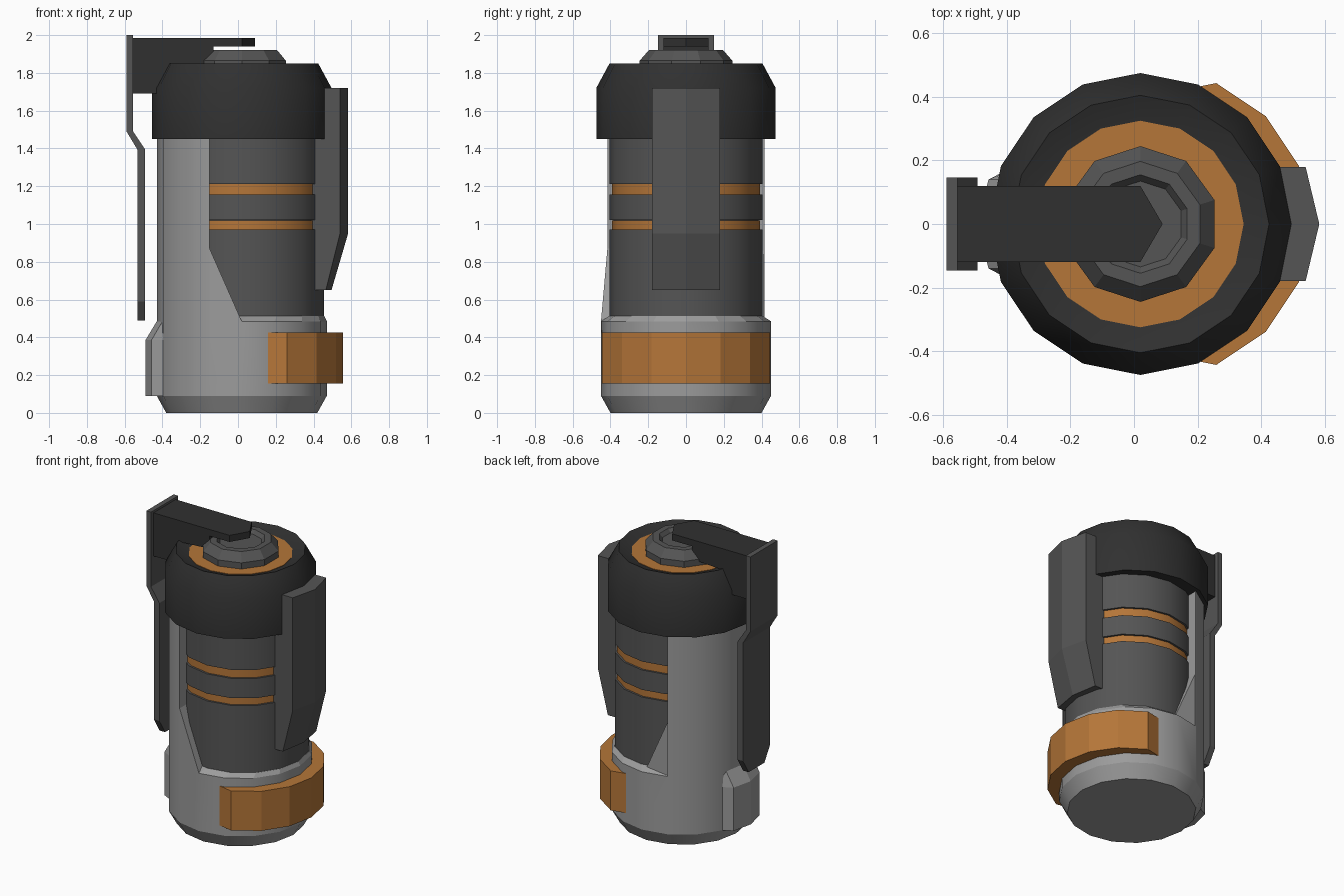
import bpy, bmesh, math

if "Cube" in bpy.data.objects:
    bpy.data.objects.remove(bpy.data.objects["Cube"])


def material(name, col):
    m = bpy.data.materials.new(name)
    m.diffuse_color = (*col, 1)
    m.use_nodes = True
    m.node_tree.nodes["Principled BSDF"].inputs["Base Color"].default_value = m.diffuse_color
    return m


GREY = material("grey", (0.33, 0.33, 0.33))
MID = material("mid_grey", (0.09, 0.09, 0.09))
DARK = material("charcoal", (0.03, 0.03, 0.03))
ORANGE = material("orange", (0.46, 0.18, 0.04))


def loft(name, rings, mat, smooth=False):
    """Skin equal-length rings of 3D points and cap both ends."""
    bm = bmesh.new()
    vs = [[bm.verts.new(p) for p in r] for r in rings]
    n = len(rings[0])
    for a, b in zip(vs, vs[1:]):
        for i in range(n):
            j = (i + 1) % n
            bm.faces.new((a[i], a[j], b[j], b[i]))
    bm.faces.new(vs[0][::-1])
    bm.faces.new(vs[-1])
    bmesh.ops.recalc_face_normals(bm, faces=bm.faces)
    me = bpy.data.meshes.new(name)
    bm.to_mesh(me)
    bm.free()
    ob = bpy.data.objects.new(name, me)
    bpy.context.collection.objects.link(ob)
    me.materials.append(mat)
    if smooth:
        activate(ob)
        bpy.ops.object.shade_smooth_by_angle(angle=math.radians(28))
    return ob


def activate(ob):
    bpy.ops.object.select_all(action='DESELECT')
    ob.select_set(True)
    bpy.context.view_layer.objects.active = ob


def circle(r, z, cx=0.02, n=16):
    return [(cx + r * math.sin(2 * math.pi * i / n), r * math.cos(2 * math.pi * i / n), z)
            for i in range(n)]


def lathe(name, profile, mat, cx=0.02, n=16, smooth=True):
    return loft(name, [circle(r, z, cx, n) for r, z in profile], mat, smooth)


def slab(name, outline, y0, y1, mat):
    """Extrude an x-z outline along y."""
    return loft(name, [[(x, y, z) for x, z in outline] for y in (y0, y1)], mat)


def rib(name, levels, w, mat):
    """Upright rib with a peaked face: levels of (z, back x, back w, side x, middle x)."""
    return loft(name, [[(b, -bw, z), (s, -w, z), (m, 0, z), (s, w, z), (b, bw, z)]
                       for z, b, bw, s, m in levels], mat)


def cut(ob, cutter):
    cutter.hide_render = True
    mod = ob.modifiers.new("cut", 'BOOLEAN')
    mod.operation, mod.object, mod.solver = 'DIFFERENCE', cutter, 'EXACT'
    activate(ob)
    bpy.ops.object.modifier_apply(modifier=mod.name)
    bpy.data.objects.remove(cutter)


# outer shell, opened on its right side
shell = lathe("outer_shell", [(0.4, 0), (0.45, 0.09), (0.45, 1.46)], GREY)
cut(shell, slab("front_cutter", [(-0.15, 1.6), (-0.15, 0.87), (0.02, 0.485), (0.7, 0.485), (0.7, 1.6)],
                -0.7, 0.01, GREY))
cut(shell, slab("back_cutter", [(-0.15, 1.6), (-0.15, 0.485), (0.7, 0.485), (0.7, 1.6)],
                0, 0.7, GREY))
slab("back_gusset", [(-0.155, 0.87), (0.02, 0.48), (-0.155, 0.48)], 0.3, 0.41, GREY)
loft("shell_ledge", [circle(0.45, 0.485), circle(0.407, 0.512, 0.05)], GREY)

# inner body with two grooves
R, G = 0.405, 0.385
lathe("inner_body", [(R, 0.49), (R, 0.97), (G, 0.97), (G, 1.02), (R, 1.02), (R, 1.155),
                     (G, 1.155), (G, 1.213), (R, 1.213), (R, 1.5)], MID, 0.05)
for name, z0, z1 in (("lower_stripe", 0.971, 1.019), ("upper_stripe", 1.156, 1.212)):
    lathe(name, [(0.393, z0), (0.393, z1)], ORANGE, 0.05)

# cap with recessed orange ring and centre knob
lathe("cap", [(0.42, 1.45), (0.475, 1.45), (0.475, 1.72), (0.405, 1.85), (0.325, 1.82),
              (0.1, 1.80)], DARK)
lathe("cap_ring", [(0.325, 1.79), (0.325, 1.823)], ORANGE)
lathe("knob", [(0.245, 1.79), (0.245, 1.865), (0.197, 1.92), (0.155, 1.92), (0.135, 1.895)],
      MID, n=10, smooth=False)

# orange clamp band wrapped around the right side
arc = [math.radians(-67.5 + 22.5 * i) for i in range(7)]
band = [(0.145, -0.42)] + [(0.075 + 0.48 * math.cos(a), 0.48 * math.sin(a)) for a in arc] + [(0.145, 0.42)]
loft("clamp_band", [[(x, y, z) for x, y in band] for z in (0.155, 0.425)], ORANGE)

# right side guard and left foot bump
rib("side_guard", [(0.65, 0.38, 0.18, 0.465, 0.495), (0.95, 0.38, 0.18, 0.54, 0.583),
                   (1.72, 0.38, 0.18, 0.54, 0.583)], 0.18, MID)
rib("foot_bump", [(0.09, -0.38, 0.18, -0.458, -0.49), (0.385, -0.38, 0.18, -0.458, -0.49),
                  (0.485, -0.38, 0.17, -0.4, -0.43)], 0.14, GREY)

# lever bracket reaching over the cap, ending in a pointed tongue
slab("lever_bracket", [(-0.56, 1.985), (-0.13, 1.985), (-0.13, 1.9), (-0.18, 1.85), (-0.36, 1.84),
                       (-0.43, 1.72), (-0.43, 1.69), (-0.56, 1.69)], -0.12, 0.12, DARK)
tongue = [(-0.14, -0.12), (0.02, -0.12), (0.09, 0), (0.02, 0.12), (-0.14, 0.12)]
loft("lever_tongue", [[(x, y, z) for x, y in tongue] for z in (1.94, 1.985)], DARK)

# bent lever plate with tapered tip
plate = [(2.0, -0.59, -0.555, 0.147), (1.49, -0.59, -0.555, 0.147), (1.395, -0.533, -0.492, 0.147),
         (0.59, -0.533, -0.492, 0.147), (0.49, -0.533, -0.492, 0.085)]
loft("lever_plate", [[(a, -w, z), (b, -w, z), (b, w, z), (a, w, z)] for z, a, b, w in plate], MID)
